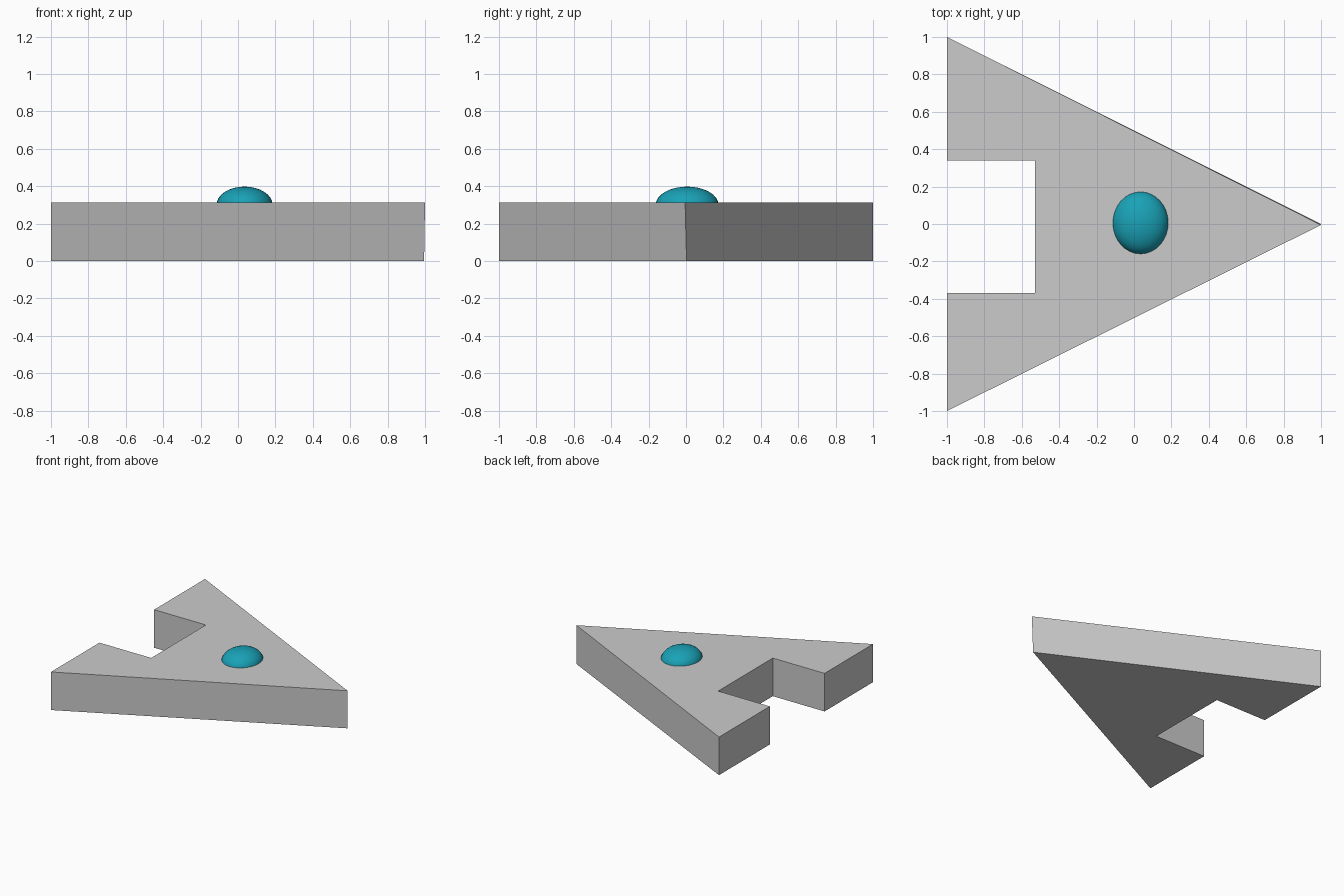
import bpy, bmesh

if "Cube" in bpy.data.objects:
    bpy.data.objects.remove(bpy.data.objects["Cube"])

HEIGHT = 0.313

# Arrow-shaped slab: notched triangle, tip edge leaning very slightly
outline = [(-1, -1), (1, -0.005), (-1, 1), (-1, 0.34),
           (-0.53, 0.34), (-0.53, -0.37), (-1, -0.37)]
bm = bmesh.new()
base = bm.faces.new([bm.verts.new((x, y, 0)) for x, y in outline])
top = bmesh.ops.extrude_face_region(bm, geom=[base])["geom"]
bmesh.ops.translate(bm, vec=(0, 0, HEIGHT),
                    verts=[v for v in top if isinstance(v, bmesh.types.BMVert)])
for v in bm.verts:
    if v.co.x > 0.9 and v.co.z < 0.01:
        v.co.x, v.co.y = 0.995, 0.003
bmesh.ops.recalc_face_normals(bm, faces=bm.faces)
mesh = bpy.data.meshes.new("arrow_slab")
bm.to_mesh(mesh)
bm.free()
bpy.context.collection.objects.link(bpy.data.objects.new("arrow_slab", mesh))

# Teal button: flattened ellipsoid half sunk into the slab
bpy.ops.mesh.primitive_uv_sphere_add(segments=32, ring_count=16, radius=1,
                                     location=(0.035, 0.006, 0.3))
button = bpy.context.object
button.name = "button"
button.scale = (0.15, 0.168, 0.098)
bpy.ops.object.transform_apply(location=False, rotation=False, scale=True)
bpy.ops.object.shade_smooth()
teal = bpy.data.materials.new("teal")
teal.diffuse_color = (0.01, 0.36, 0.47, 1)
teal.use_nodes = True
teal.node_tree.nodes["Principled BSDF"].inputs["Base Color"].default_value = teal.diffuse_color
button.data.materials.append(teal)
